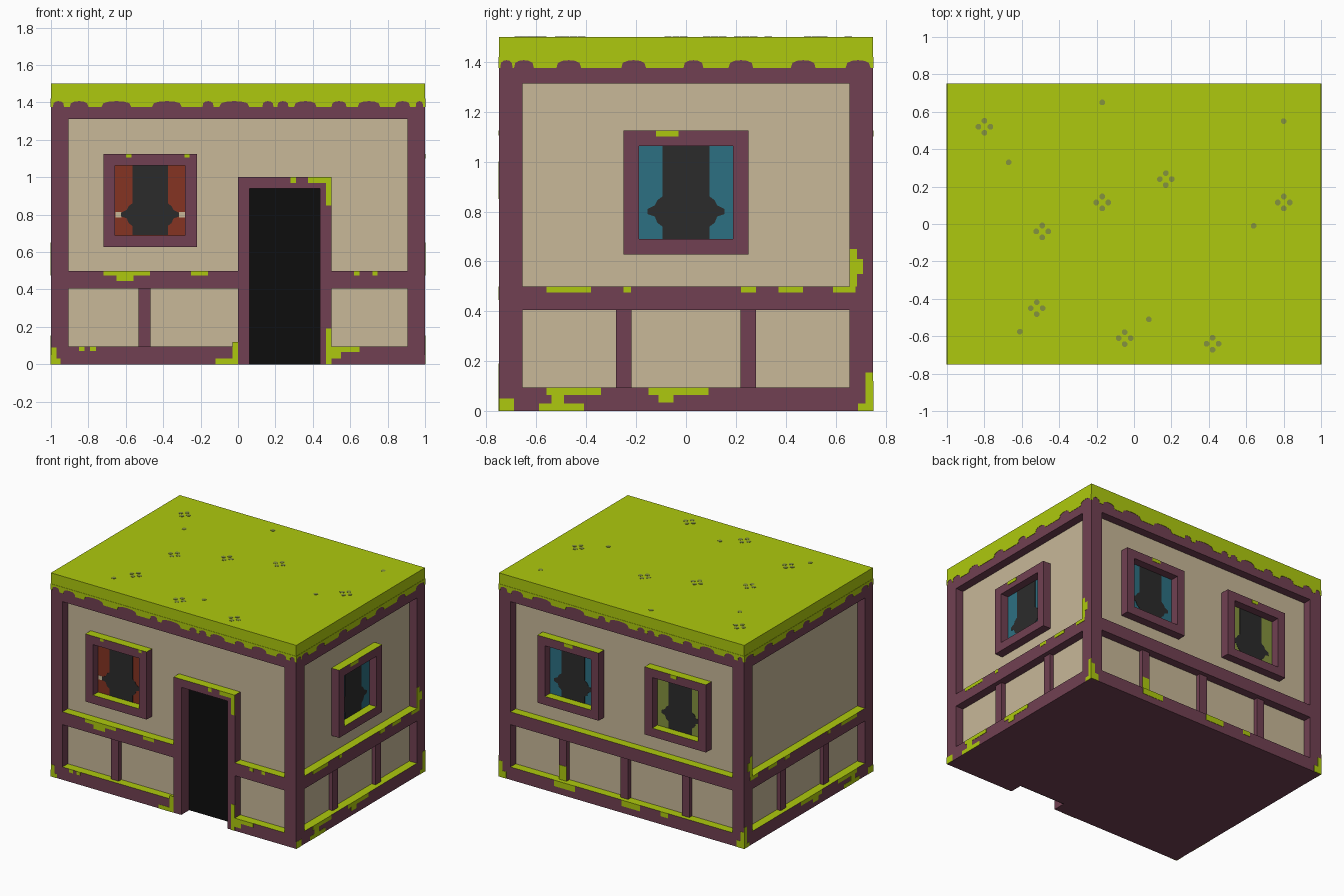
import bpy, bmesh, math

if "Cube" in bpy.data.objects:
    bpy.data.objects.remove(bpy.data.objects["Cube"])


def material(name, hex_code):
    rgb = [int(hex_code[i:i + 2], 16) / 255 for i in (0, 2, 4)]
    lin = [c / 12.92 if c < 0.04 else ((c + 0.055) / 1.055) ** 2.4 for c in rgb] + [1]
    m = bpy.data.materials.new(name)
    m.use_nodes = True
    m.diffuse_color = lin
    m.node_tree.nodes["Principled BSDF"].inputs["Base Color"].default_value = lin
    return m


moss = material("moss green", "AEC90E")
timber = material("plum timber", "714052")
plaster = material("beige plaster", "C8B898")
black = material("door black", "0D0D0D")
charcoal = material("charcoal", "2B2B2B")
rust = material("rust red", "853322")
teal = material("teal", "2C7082")
olive = material("olive", "84923E")

HX, HY, TOP = 1.0, 0.75, 1.5
COL, REC = 0.094, 0.0625          # corner width, panel recess
SKIN = 0.002                      # thickness of painted plates

# Each side maps (across, up, depth inward) to model space
SIDES = {
    "front": lambda u, v, d: (u, d - HY, v),
    "back": lambda u, v, d: (u, HY - d, v),
    "right": lambda u, v, d: (HX - d, u, v),
    "left": lambda u, v, d: (d - HX, u, v),
    "top": lambda u, v, d: (u, v, TOP - d),
}


def rect(u0, u1, v0, v1):
    return [(u0, v0), (u1, v0), (u1, v1), (u0, v1)]


def build(name, prisms, mats):
    """Make one object from (side, outline, depth0, depth1) prisms.
    With two materials, faces that look up get the second one."""
    bm = bmesh.new()
    for side, pts, d0, d1 in prisms:
        place = SIDES[side]
        a = [bm.verts.new(place(u, v, d0)) for u, v in pts]
        b = [bm.verts.new(place(u, v, d1)) for u, v in pts]
        bm.faces.new(a)
        bm.faces.new(b[::-1])
        for i in range(len(a)):
            j = (i + 1) % len(a)
            bm.faces.new((a[j], a[i], b[i], b[j]))
    bmesh.ops.recalc_face_normals(bm, faces=bm.faces)
    for f in bm.faces:
        f.material_index = int(len(mats) > 1 and f.normal.z > 0.5)
    me = bpy.data.meshes.new(name)
    bm.to_mesh(me)
    bm.free()
    for m in mats:
        me.materials.append(m)
    ob = bpy.data.objects.new(name, me)
    bpy.context.collection.objects.link(ob)
    return ob


# Plaster walls, with a gap in the front layer for the doorway
inner = HX - REC
build("plaster_walls", [
    ("front", rect(-inner, inner, 0.03, 1.45), COL, 2 * HY - REC),
    ("front", rect(-inner, 0.03, 0.03, 1.45), REC, COL),
    ("front", rect(0.47, inner, 0.03, 1.45), REC, COL),
    ("front", rect(0.03, 0.47, 0.97, 1.45), REC, COL),
], [plaster])
build("floor", [("front", rect(-inner, inner, 0, 0.08), COL, 2 * HY - REC)], [timber])
build("roof", [("front", rect(-HX, HX, 1.41, TOP), 0, 2 * HY)], [moss])

# Corner columns
build("corner_columns", [("front", rect(x, x + COL, 0, 1.41), d, d + COL)
                         for x in (-HX, HX - COL) for d in (0, 2 * HY - COL)], [timber])

# Horizontal rails and lower posts on every side
POSTS = {"front": (-0.5,), "back": (-0.5, 0, 0.5), "right": (-0.25, 0.25), "left": (-0.25, 0.25)}
for side, posts in POSTS.items():
    h = (HX if side in ("front", "back") else HY) - COL
    spans = [(-h, 0), (0.5, h)] if side == "front" else [(-h, h)]
    rails = [(side, rect(-h, h, 1.3125, 1.41), 0, COL)]
    for a, b in spans:
        rails += [(side, rect(a, b, 0, COL), 0, 0.1), (side, rect(a, b, 0.406, 0.5), 0, 0.08)]
    build(side + "_rails", rails, [timber, moss])
    build(side + "_posts", [(side, rect(u - 0.031, u + 0.031, COL, 0.406), 0.031, 0.08)
                            for u in posts], [timber])

# Doorway
build("door_frame", [
    ("front", rect(0, 0.0625, 0, 0.94), 0, 0.1),
    ("front", rect(0.4375, 0.5, 0, 0.94), 0, 0.1),
    ("front", rect(0, 0.5, 0.94, 1.0), 0, 0.1),
], [timber, moss])
build("door", [("front", rect(0.0625, 0.4375, 0, 0.94), COL - SKIN, COL + 0.004)], [black])

# Half outline of the dark shape in each window: (distance from middle, height)
SHAPE = [(0.095, 0.69), (0.095, 0.74), (0.115, 0.755), (0.125, 0.78), (0.155, 0.79),
         (0.155, 0.81), (0.125, 0.825), (0.115, 0.845), (0.095, 0.86), (0.095, 1.063)]


def window(name, side, u, glass):
    z0, z1, w, t = 0.627, 1.125, 0.25, 0.0625
    build(name + "_frame", [
        (side, rect(u - w, u + w, z0, z0 + t), 0, 0.08),
        (side, rect(u - w, u + w, z1 - t, z1), 0, 0.08),
        (side, rect(u - w, u - w + t, z0 + t, z1 - t), 0, 0.08),
        (side, rect(u + w - t, u + w, z0 + t, z1 - t), 0, 0.08),
    ], [timber, moss])
    build(name + "_pane", [(side, rect(u - w + t, u + w - t, z0 + t, z1 - t),
                            REC - SKIN, REC + SKIN)], [glass])
    outline = [(u + a, v) for a, v in SHAPE] + [(u - a, v) for a, v in SHAPE[::-1]]
    build(name + "_silhouette", [(side, outline, REC - 2 * SKIN, REC)], [charcoal])


window("front_window", "front", -0.47, rust)
window("side_window", "right", 0, teal)
window("back_window_a", "back", 0.4375, teal)
window("back_window_b", "back", -0.4375, olive)
build("front_window_glints", [("front", rect(c - 0.016, c + 0.016, 0.785, 0.815),
                               REC - 1.5 * SKIN, REC) for c in (-0.64, -0.3)], [plaster])


# Scalloped moss fringe under the roof
def fringe(side, half, bumps):
    lo, hi = 1.375, 1.407
    pts = [(-half, 1.42), (-half, lo)]
    for c, w in bumps:
        for i in range(7):
            ang = math.pi * (1 - i / 6)
            pts.append((c + w * math.cos(ang), lo + (hi - lo) * math.sin(ang) ** 0.6))
    pts += [(half, lo), (half, 1.42)]
    build(side + "_moss_fringe", [(side, pts, -SKIN, SKIN)], [moss])


long_bumps = [(-0.96, 0.03), (-0.85, 0.05), (-0.65, 0.08), (-0.38, 0.08), (-0.16, 0.03),
              (-0.02, 0.08), (0.16, 0.03), (0.24, 0.03), (0.36, 0.06), (0.54, 0.04),
              (0.7, 0.06), (0.88, 0.04), (0.97, 0.02)]
short_bumps = [(-0.72, 0.025), (-0.65, 0.04), (-0.47, 0.05), (-0.21, 0.05), (0.03, 0.04),
               (0.22, 0.05), (0.47, 0.05), (0.69, 0.05)]
fringe("front", HX, long_bumps)
fringe("back", HX, [(-c, w) for c, w in long_bumps[::-1]])
fringe("right", HY, short_bumps)
fringe("left", HY, short_bumps)

# Moss patches on the timber
front_moss = [
    (-0.72, -0.47, 0.475, 0.5), (-0.65, -0.56, 0.445, 0.475), (-0.25, -0.16, 0.475, 0.5),
    (0.62, 0.65, 0.475, 0.5), (0.72, 0.745, 0.475, 0.5), (-0.6, -0.57, 1.105, 1.125),
    (-0.285, -0.26, 1.105, 1.125), (0.375, 0.47, 0.97, 1), (0.47, 0.5, 0.85, 1),
    (0.28, 0.31, 0.97, 1), (-1, -0.97, 0.03, 0.09), (-1, -0.95, 0, 0.03),
    (-0.85, -0.82, 0.07, 0.094), (-0.79, -0.76, 0.07, 0.094), (-0.12, -0.03, 0, 0.03),
    (-0.03, 0, 0, 0.12), (0.47, 0.5, 0, 0.19), (0.5, 0.65, 0.065, 0.094), (0.5, 0.55, 0.03, 0.065)]
side_moss = [
    (-0.56, -0.38, 0.475, 0.5), (-0.25, -0.22, 0.475, 0.5), (0.22, 0.28, 0.475, 0.5),
    (0.37, 0.47, 0.475, 0.5), (0.59, 0.68, 0.475, 0.5), (0.656, 0.685, 0.5, 0.65),
    (0.685, 0.71, 0.55, 0.61), (-0.56, -0.34, 0.065, 0.094), (-0.54, -0.49, 0.03, 0.065),
    (-0.59, -0.41, 0, 0.03), (-0.75, -0.69, 0, 0.05), (-0.15, 0.09, 0.065, 0.094),
    (-0.11, -0.05, 0.035, 0.065), (0.72, 0.75, 0.03, 0.155), (0.69, 0.75, 0, 0.03)]
back_moss = [
    (0.94, 1, 0, 0.05), (0.97, 1, 0.05, 0.12), (-1, -0.94, 0, 0.05), (-1, -0.97, 0.05, 0.12),
    (0.38, 0.55, 0.05, 0.094), (-0.15, 0, 0.05, 0.094), (-0.38, -0.32, 0.06, 0.094),
    (0.4, 0.47, 1.1, 1.125), (-0.45, -0.4, 1.1, 1.125)]
for side, patches in (("front", front_moss), ("back", back_moss),
                      ("right", side_moss + [(-0.12, -0.03, 1.1, 1.125)]), ("left", side_moss)):
    build(side + "_moss", [(side, rect(*p), -SKIN, SKIN) for p in patches], [moss])
build("back_post_moss", [("back", rect(0.47, 0.53, COL, 0.2), 0.029, 0.035)], [moss])

# Small flowers and buds on the roof
flowers = [(-0.8, 0.52), (-0.17, 0.115), (0.17, 0.24), (-0.49, -0.04), (0.8, 0.115),
           (-0.52, -0.45), (-0.05, -0.61), (0.42, -0.64)]
dots = [(-0.17, 0.65), (0.8, 0.55), (-0.67, 0.33), (0.64, -0.01), (-0.61, -0.575), (0.08, -0.51)]
for x, y in flowers:
    dots += [(x + dx, y + dy) for dx, dy in ((0.032, 0), (-0.032, 0), (0, 0.032), (0, -0.032))]
turn = [math.tau * (i + 0.5) / 8 for i in range(8)]
build("roof_flowers", [("top", [(x + 0.016 * math.cos(a), y + 0.016 * math.sin(a)) for a in turn],
                        -SKIN, SKIN) for x, y in dots], [olive])
